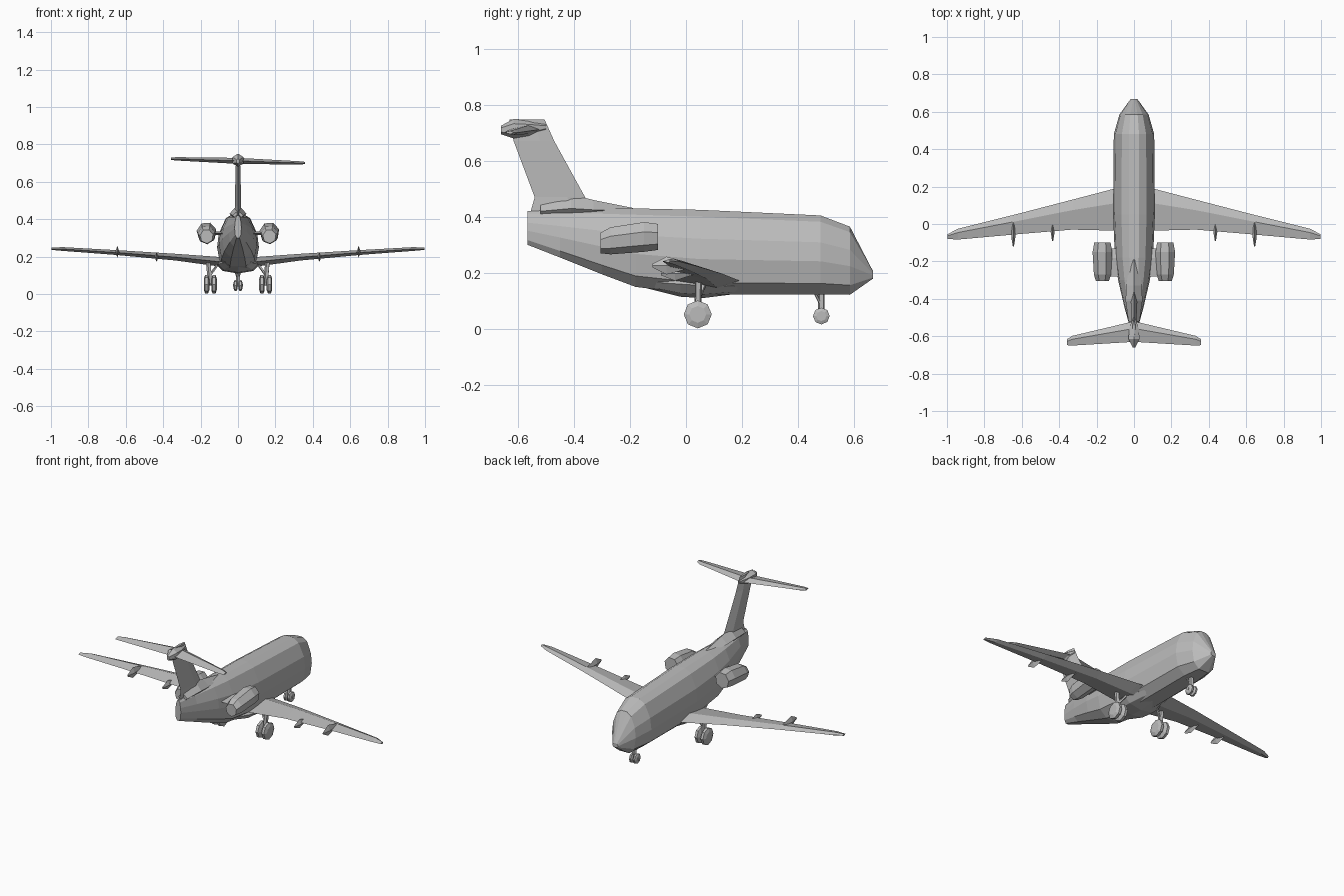
import bpy, bmesh, math
from mathutils import Vector

cube = bpy.data.objects.get("Cube")
if cube:
    bpy.data.objects.remove(cube, do_unlink=True)

grey = bpy.data.materials.new("plain grey")
grey.use_nodes = True
grey.diffuse_color = (0.5, 0.5, 0.5, 1)
grey.node_tree.nodes["Principled BSDF"].inputs["Base Color"].default_value = grey.diffuse_color


def loft(name, rings):
    """Skin a closed, flat-faced solid through equal-length rings of points."""
    bm = bmesh.new()
    rows = [[bm.verts.new(p) for p in ring] for ring in rings]
    n = len(rows[0])
    for a, b in zip(rows, rows[1:]):
        for i in range(n):
            j = (i + 1) % n
            bm.faces.new((a[i], a[j], b[j], b[i]))
    bm.faces.new(rows[0])
    bm.faces.new(rows[-1][::-1])
    bmesh.ops.recalc_face_normals(bm, faces=bm.faces)
    mesh = bpy.data.meshes.new(name)
    bm.to_mesh(mesh)
    bm.free()
    mesh.materials.append(grey)
    obj = bpy.data.objects.new(name, mesh)
    bpy.context.collection.objects.link(obj)
    return obj


def tube(name, stations, sides, x=0.0, turn=0.0):
    """Loft along y; each station is (y, centre z, half width, half height)."""
    angles = [turn + math.tau * i / sides for i in range(sides)]
    return loft(name, [[(x + w * math.cos(a), y, z + h * math.sin(a)) for a in angles]
                       for y, z, w, h in stations])


def strut(name, start, end, r, sides=5):
    """Straight rod between two points."""
    start, end = Vector(start), Vector(end)
    turn = (end - start).to_track_quat('Z', 'Y')
    circle = [turn @ Vector((r * math.cos(math.tau * i / sides), r * math.sin(math.tau * i / sides), 0))
              for i in range(sides)]
    return loft(name, [[p + c for c in circle] for p in (start, end)])


def wheel(name, x, y, z, r, width, sides=8):
    """Wheel with bevelled rims, axle along x."""
    rings = []
    for dx, k in ((-0.5, 0.6), (-0.25, 1), (0.25, 1), (0.5, 0.6)):
        rings.append([(x + dx * width, y + k * r * math.cos(math.tau * i / sides),
                       z + k * r * math.sin(math.tau * i / sides)) for i in range(sides)])
    return loft(name, rings)


def airfoil(name, sections, side=1):
    """Lens-section surface; section is (x, leading y, trailing y, z, thickness)."""
    rings = []
    for x, lead, trail, z, t in sections:
        mid = lead + (trail - lead) * 0.35
        rings.append([(side * x, lead, z), (side * x, mid, z + t / 2),
                      (side * x, trail, z), (side * x, mid, z - t / 2)])
    return loft(name, rings)


# Fuselage: (y, bottom, top, half width) with a faceted egg section
section = [(0.42, 0), (0.86, 0.14), (1, 0.42), (0.92, 0.66), (0.6, 0.92), (0.25, 1)]
section += [(-u, v) for u, v in reversed(section)]
stations = [(-0.565, 0.30, 0.42, 0.018), (-0.45, 0.255, 0.425, 0.05), (-0.30, 0.195, 0.43, 0.085),
            (-0.18, 0.15, 0.43, 0.102), (0.05, 0.122, 0.425, 0.112), (0.48, 0.123, 0.405, 0.108),
            (0.585, 0.122, 0.365, 0.078), (0.668, 0.18, 0.205, 0.018)]
loft("fuselage", [[(w * u, y, b + (t - b) * v) for u, v in section] for y, b, t, w in stations])

# Belly fairing under the wing joint
tube("belly_fairing", [(-0.16, 0.17, 0.05, 0.02), (-0.02, 0.16, 0.11, 0.045),
                       (0.06, 0.155, 0.115, 0.045), (0.22, 0.15, 0.07, 0.02)], 8)

# Fin: side outline with a thin tapered section, plus its dorsal fillet
fin = [(-0.33, -0.56, 0.40, 0.04), (-0.36, -0.54, 0.47, 0.034),
       (-0.47, -0.615, 0.67, 0.026), (-0.505, -0.63, 0.748, 0.016)]
loft("fin", [[(0, a, z), (t / 2, a + (b - a) * 0.35, z), (0, b, z), (-t / 2, a + (b - a) * 0.35, z)]
             for a, b, z, t in fin])
tube("dorsal_fillet", [(-0.52, 0.42, 0.03, 0.025), (-0.41, 0.43, 0.045, 0.05),
                       (-0.33, 0.425, 0.042, 0.035), (-0.19, 0.42, 0.02, 0.012)], 4, turn=math.pi / 2)
tube("tail_bullet", [(-0.66, 0.71, 0.008, 0.015), (-0.615, 0.715, 0.034, 0.035),
                     (-0.56, 0.715, 0.03, 0.03), (-0.50, 0.72, 0.006, 0.01)], 6, turn=math.pi / 2)

for side, label in ((1, "left"), (-1, "right")):
    # Wing with upward slope and rounded tip
    airfoil(f"{label}_wing", [(0.03, 0.21, -0.04, 0.165, 0.05), (0.12, 0.185, -0.035, 0.175, 0.05),
                              (0.33, 0.13, -0.03, 0.197, 0.036), (0.65, 0.047, -0.057, 0.222, 0.026),
                              (0.94, -0.025, -0.083, 0.241, 0.02), (0.998, -0.055, -0.08, 0.242, 0.012)], side)

    # Fairings beneath the trailing edge
    for part, x, rear, front, z, h in (("outer", 0.645, -0.12, 0.02, 0.226, 0.032),
                                       ("inner", 0.435, -0.09, 0.03, 0.198, 0.026)):
        tube(f"{label}_{part}_flap_fairing",
             [(rear, z, 0.003, 0.006), (rear + 0.05, z, 0.011, h),
              (front - 0.03, z, 0.008, h * 0.5), (front, z, 0.003, 0.005)], 4, x * side)

    # Tailplane, set slightly higher on one side
    tip = 0.712 - 0.011 * side
    airfoil(f"{label}_tailplane", [(0.0, -0.52, -0.63, 0.712, 0.032),
                                   (0.33, -0.598, -0.65, tip, 0.018),
                                   (0.357, -0.615, -0.648, tip, 0.012)], side)

    # Engine nacelle and its pylon
    tube(f"{label}_engine", [(-0.305, 0.308, 0.036, 0.038), (-0.27, 0.316, 0.047, 0.05),
                             (-0.15, 0.33, 0.054, 0.055), (-0.10, 0.33, 0.045, 0.048)],
         7, 0.168 * side, 0.3)
    airfoil(f"{label}_engine_pylon", [(0.06, -0.13, -0.28, 0.325, 0.02),
                                      (0.15, -0.13, -0.28, 0.325, 0.02)], side)

    # Main landing gear: twin wheels, leg and brace
    for dx in (-0.02, 0.02):
        wheel(f"{label}_main_wheel", side * 0.148 + dx, 0.042, 0.052, 0.05, 0.03)
    strut(f"{label}_main_axle", (side * 0.115, 0.042, 0.055), (side * 0.18, 0.042, 0.055), 0.01)
    strut(f"{label}_main_leg", (side * 0.148, 0.042, 0.055), (side * 0.16, 0.045, 0.19), 0.013)
    strut(f"{label}_main_brace", (side * 0.15, 0.042, 0.10), (side * 0.10, 0.07, 0.17), 0.007)
    strut(f"{label}_nose_brace", (0, 0.485, 0.08), (side * 0.02, 0.455, 0.14), 0.005)
    wheel(f"{label}_nose_wheel", side * 0.013, 0.483, 0.046, 0.03, 0.02)

# Nose landing gear leg
strut("nose_leg", (0, 0.483, 0.045), (0, 0.483, 0.15), 0.012)
strut("nose_axle", (-0.026, 0.483, 0.046), (0.026, 0.483, 0.046), 0.007)
